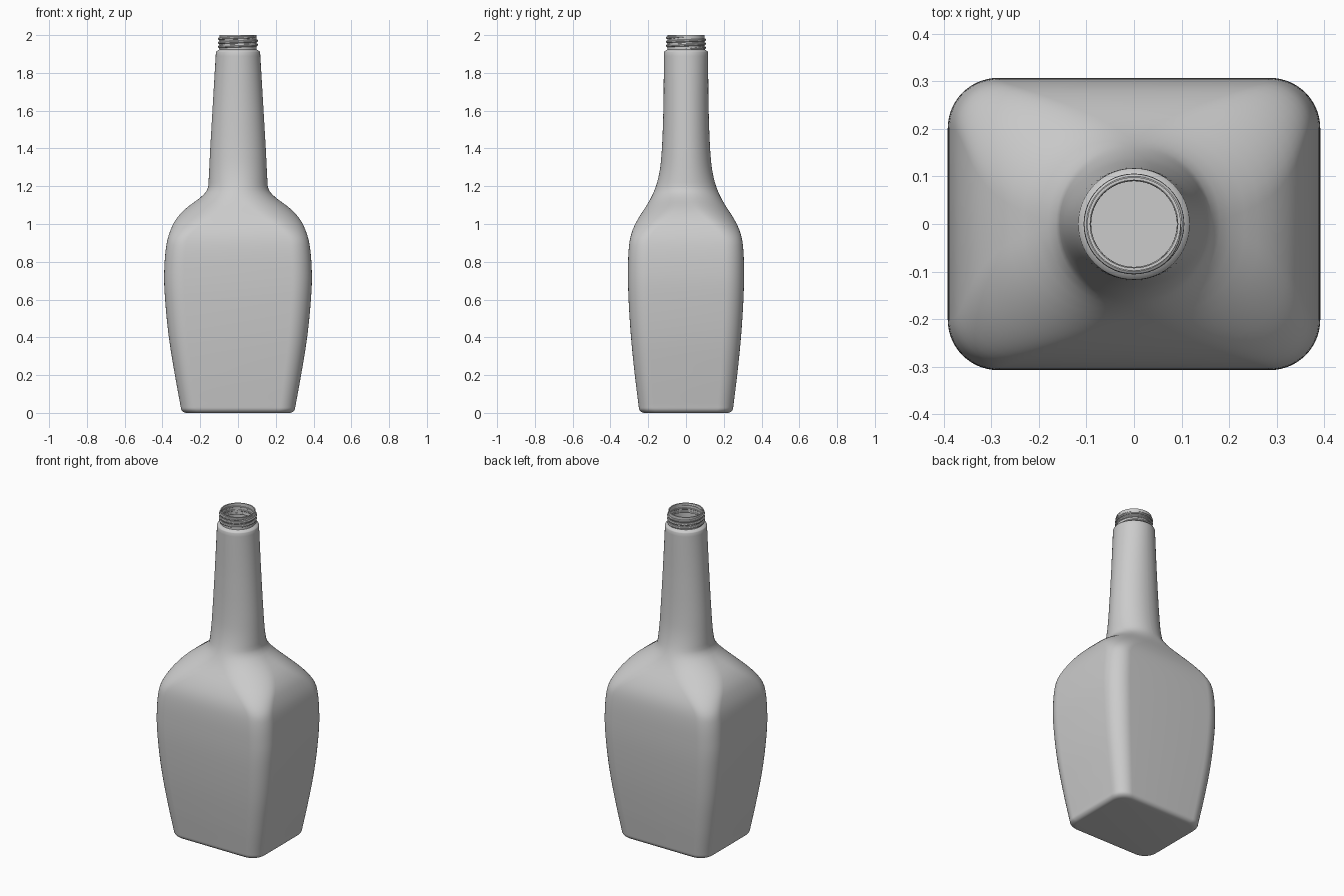
import bpy, bmesh, math

if "Cube" in bpy.data.objects:
    bpy.data.objects.remove(bpy.data.objects["Cube"], do_unlink=True)

# Material
grey = bpy.data.materials.new("light grey")
grey.use_nodes = True
colour = (0.6, 0.6, 0.6, 1)
grey.diffuse_color = colour
grey.node_tree.nodes["Principled BSDF"].inputs["Base Color"].default_value = colour

# Body and neck outlines: (height, half size)
WIDTH = [(0.03, 0.303), (0.2, 0.334), (0.4, 0.366), (0.6, 0.386), (0.74, 0.391),
         (0.9, 0.377), (1.0, 0.343), (1.06, 0.3), (1.1, 0.254), (1.14, 0.199),
         (1.18, 0.163), (1.21, 0.157), (1.4, 0.147), (1.91, 0.117)]
DEPTH = [(0.03, 0.25), (0.2, 0.271), (0.4, 0.291), (0.6, 0.304), (0.74, 0.307),
         (0.87, 0.303), (0.95, 0.289), (1.02, 0.258), (1.13, 0.19), (1.22, 0.153),
         (1.34, 0.132), (1.6, 0.12), (1.91, 0.117)]
BASE_ROUND, NECK_TOP, TOP = 0.03, 1.91, 2.0
WALL, BORE, FINISH = 0.025, 0.092, 0.098
ARC = 14


def slope(keys, i):
    (z0, v0), (z1, v1) = keys[max(i - 1, 0)], keys[min(i + 1, len(keys) - 1)]
    return (v1 - v0) / (z1 - z0)


def sample(keys, z):
    """Smooth curve through the outline points."""
    i = 0
    while i < len(keys) - 2 and z > keys[i + 1][0]:
        i += 1
    (z0, v0), (z1, v1) = keys[i], keys[i + 1]
    h = z1 - z0
    t = min(max((z - z0) / h, 0), 1)
    s = 1 - t
    return (v0 * s * s * (1 + 2 * t) + v1 * t * t * (1 + 2 * s)
            + h * t * s * (slope(keys, i) * s - slope(keys, i + 1) * t))


def ring(bm, z, a, b):
    """Rounded rectangle that becomes an ellipse towards the neck."""
    t = min(max((z - 0.9) / 0.3, 0), 1)
    t = min(t * t * (3 - 2 * t), 0.985)
    c = 0.27 * a
    rx, ry = c + (a - c) * t, c + (b - c) * t
    verts = []
    for q in range(4):
        sx = 1 if q in (0, 3) else -1
        sy = 1 if q < 2 else -1
        for k in range(ARC + 1):
            ang = (q + k / ARC) * math.pi / 2
            verts.append(bm.verts.new((sx * (a - rx) + rx * math.cos(ang),
                                       sy * (b - ry) + ry * math.sin(ang), z)))
    return verts


def finish(ob):
    ob.data.materials.append(grey)
    bpy.ops.object.select_all(action='DESELECT')
    ob.select_set(True)
    bpy.context.view_layer.objects.active = ob
    bpy.ops.object.shade_smooth_by_angle(angle=math.radians(40))


# Bottle: rounded foot, body, neck, finish, then down the inside
sections = []
for k in range(7):
    ang = k / 6 * math.pi / 2
    inset = BASE_ROUND * (1 - math.sin(ang))
    sections.append((BASE_ROUND * (1 - math.cos(ang)), WIDTH[0][1] - inset, DEPTH[0][1] - inset))
heights = [BASE_ROUND + (NECK_TOP - BASE_ROUND) * k / 90 for k in range(1, 91)]
outer = [(z, sample(WIDTH, z), sample(DEPTH, z)) for z in heights]
sections += outer
for z, r in [(NECK_TOP + 0.004, 0.115), (NECK_TOP + 0.01, 0.105), (NECK_TOP + 0.014, FINISH),
             (TOP, FINISH), (TOP, BORE)]:
    sections.append((z, r, r))
for z, a, b in reversed(outer[::2]):
    sections.append((z, a - WALL, b - WALL))

bm = bmesh.new()
rings = [ring(bm, *s) for s in sections]
for lower, upper in zip(rings, rings[1:]):
    n = len(lower)
    for i in range(n):
        j = (i + 1) % n
        bm.faces.new((lower[i], lower[j], upper[j], upper[i]))
bm.faces.new(rings[0][::-1])
bm.faces.new(rings[-1])
bmesh.ops.recalc_face_normals(bm, faces=bm.faces)
mesh = bpy.data.meshes.new("bottle")
bm.to_mesh(mesh)
bm.free()
bottle = bpy.data.objects.new("bottle", mesh)
bpy.context.collection.objects.link(bottle)
finish(bottle)

# Screw thread: tapered helix around the finish
TURNS, STEPS = 3, 48
curve = bpy.data.curves.new("screw_thread", 'CURVE')
curve.dimensions = '3D'
curve.bevel_depth = 0.008
curve.bevel_resolution = 2
curve.use_fill_caps = True
spline = curve.splines.new('POLY')
count = TURNS * STEPS
spline.points.add(count)
for k, p in enumerate(spline.points):
    ang = k / STEPS * math.tau
    p.co = (FINISH * math.cos(ang), FINISH * math.sin(ang), 1.927 + 0.064 * k / count, 1)
    p.radius = min(1, 0.1 + min(k, count - k) / 8)
thread = bpy.data.objects.new("screw_thread", curve)
bpy.context.collection.objects.link(thread)
bpy.ops.object.select_all(action='DESELECT')
thread.select_set(True)
bpy.context.view_layer.objects.active = thread
bpy.ops.object.convert(target='MESH')
finish(bpy.context.view_layer.objects.active)
